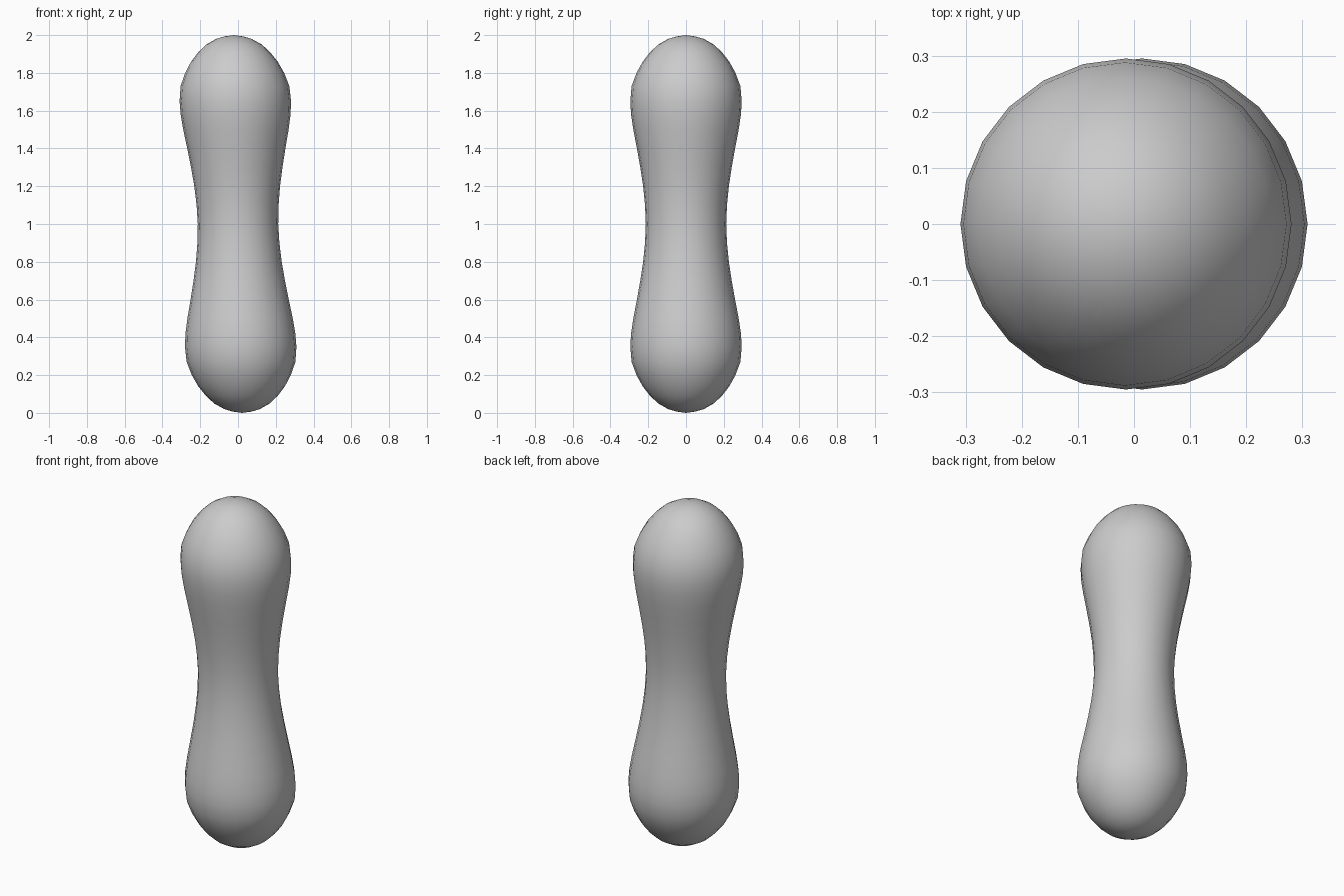
import bpy, bmesh, math

cube = bpy.data.objects.get("Cube")
if cube:
    bpy.data.objects.remove(cube, do_unlink=True)

# Plain grey material
grey = bpy.data.materials.new("grey")
grey.use_nodes = True
colour = (0.6, 0.6, 0.6, 1)
grey.diffuse_color = colour
grey.node_tree.nodes["Principled BSDF"].inputs["Base Color"].default_value = colour

SIDES = 24
LEAN = -0.022  # sideways drift of the axis per unit of height

# Half profile from waist to crown: (height above the waist, radius)
half = [(0.0, 0.213), (0.1, 0.217), (0.2, 0.227), (0.3, 0.242), (0.4, 0.260),
        (0.5, 0.279), (0.58, 0.291), (0.65, 0.295), (0.73, 0.288), (0.80, 0.262),
        (0.86, 0.229), (0.91, 0.190), (0.95, 0.147), (0.98, 0.094), (0.993, 0.05)]
profile = [(1 - h, r) for h, r in reversed(half[1:])] + [(1 + h, r) for h, r in half]

# Double-bulbed body: rings joined by quads, closed by fans at the poles
bm = bmesh.new()
rings = []
for z, r in profile:
    rings.append([bm.verts.new((LEAN * (z - 1) + r * math.cos(a), r * math.sin(a), z))
                  for a in (2 * math.pi * i / SIDES for i in range(SIDES))])
bottom = bm.verts.new((-LEAN, 0, 0))
top = bm.verts.new((LEAN, 0, 2))
for i in range(SIDES):
    j = (i + 1) % SIDES
    for low, high in zip(rings, rings[1:]):
        bm.faces.new((low[i], low[j], high[j], high[i]))
    bm.faces.new((bottom, rings[0][j], rings[0][i]))
    bm.faces.new((top, rings[-1][i], rings[-1][j]))
bmesh.ops.recalc_face_normals(bm, faces=bm.faces)
for f in bm.faces:
    f.smooth = True

mesh = bpy.data.meshes.new("body")
bm.to_mesh(mesh)
bm.free()
mesh.materials.append(grey)
body = bpy.data.objects.new("body", mesh)
bpy.context.collection.objects.link(body)
